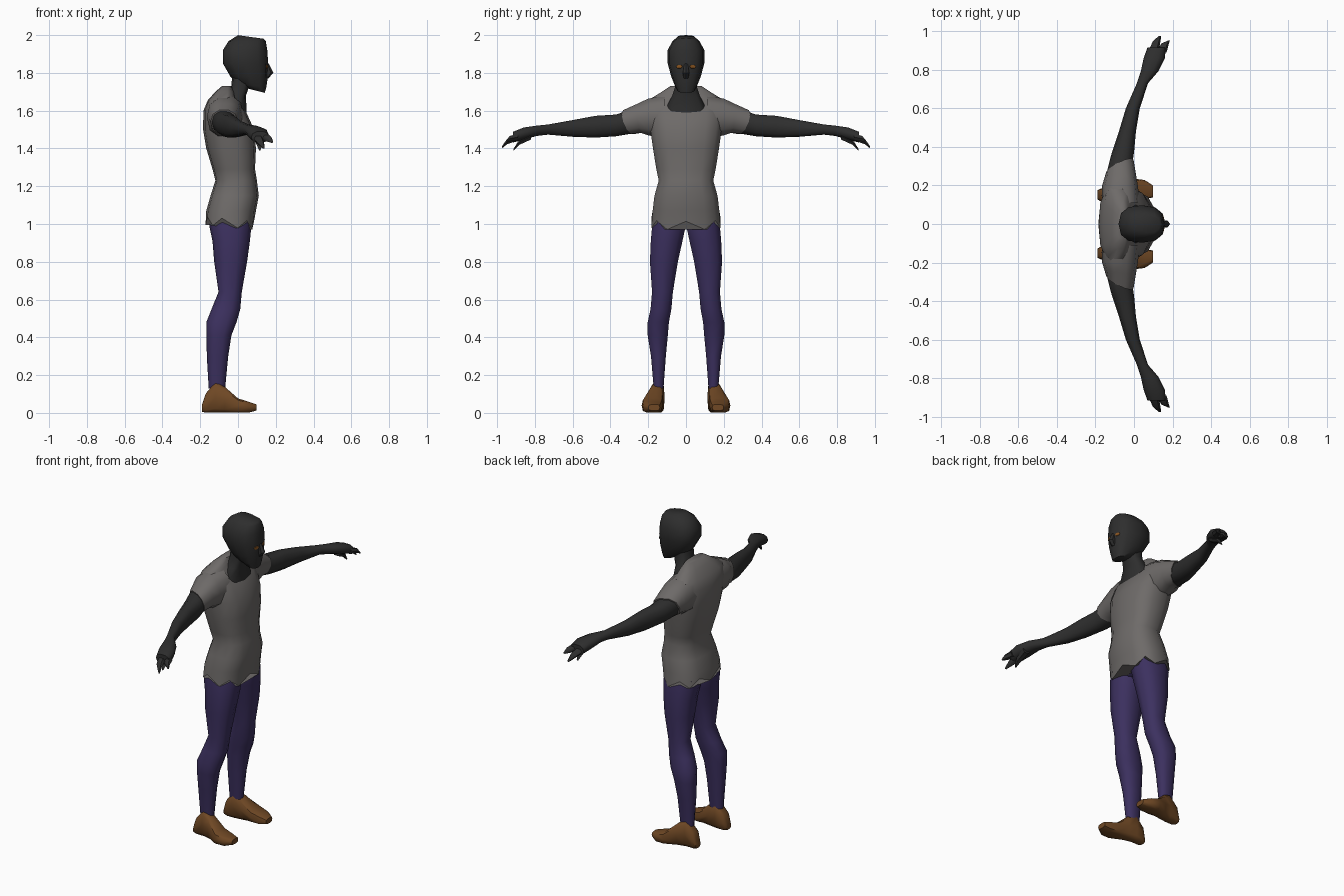
import bpy, bmesh, math
from mathutils import Vector


def material(name, rgb):
    m = bpy.data.materials.new(name)
    m.diffuse_color = (*rgb, 1)
    return m


SKIN = material("dark_skin", (0.027, 0.027, 0.027))
SHIRT = material("grey_shirt", (0.155, 0.145, 0.14))
PANTS = material("purple_pants", (0.045, 0.03, 0.115))
SHOES = material("brown_shoes", (0.16, 0.065, 0.018))
EYES = material("amber_eyes", (0.25, 0.09, 0.015))

# for each loft axis: where (along, u, v) go in x, y, z
AXES = {"x": lambda t, u, v: (t, u, v),
        "y": lambda t, u, v: (u, t, v),
        "z": lambda t, u, v: (u, v, t)}


def loft(name, axis, rings, mat, n=10, square=0.85, side=1, zigzag=0):
    """Skin rings of (along, u_lo, u_hi, v_lo, v_hi[, tilt_u[, tilt_v]])."""
    bm = bmesh.new()
    loops = []
    for k, ring in enumerate(rings):
        t, u0, u1, v0, v1, *tilt = ring
        tu, tv = (tilt + [0, 0])[:2]
        loop = []
        for i in range(n):
            a = 2 * math.pi * i / n
            c, s = math.cos(a), math.sin(a)
            du = math.copysign(abs(c) ** square, c) * (u1 - u0) / 2
            dv = math.copysign(abs(s) ** square, s) * (v1 - v0) / 2
            dt = tu * du + tv * dv
            if k == 0:
                dt += zigzag * (-1) ** i
            p = Vector(AXES[axis](t + dt, (u0 + u1) / 2 + du, (v0 + v1) / 2 + dv))
            p.y *= side
            loop.append(bm.verts.new(p))
        loops.append(loop)
    for a, b in zip(loops, loops[1:]):
        for i in range(n):
            j = (i + 1) % n
            bm.faces.new((a[i], a[j], b[j], b[i]))
    bm.faces.new(loops[0])
    bm.faces.new(loops[-1])
    bmesh.ops.recalc_face_normals(bm, faces=bm.faces)
    me = bpy.data.meshes.new(name)
    bm.to_mesh(me)
    bm.free()
    me.materials.append(mat)
    ob = bpy.data.objects.new(name, me)
    bpy.context.collection.objects.link(ob)
    bpy.ops.object.select_all(action="DESELECT")
    ob.select_set(True)
    bpy.context.view_layer.objects.active = ob
    bpy.ops.object.shade_smooth_by_angle(angle=math.radians(50))
    return ob


# shirt body with a ragged hem
loft("shirt_body", "z", [
    (1.005, -0.172, 0.085, -0.187, 0.187, -0.1),
    (1.07, -0.168, 0.095, -0.18, 0.18),
    (1.15, -0.145, 0.11, -0.17, 0.17),
    (1.23, -0.12, 0.10, -0.147, 0.147),
    (1.29, -0.135, 0.09, -0.16, 0.16),
    (1.40, -0.168, 0.095, -0.178, 0.178),
    (1.50, -0.185, 0.085, -0.192, 0.192),
    (1.60, -0.183, 0.04, -0.205, 0.205),
    (1.655, -0.16, -0.01, -0.205, 0.205),
    (1.70, -0.12, -0.02, -0.13, 0.13),
    (1.73, -0.085, -0.035, -0.085, 0.085)],
    SHIRT, n=14, square=0.75, zigzag=0.022)

# neck, showing through the open collar
loft("neck", "z", [
    (1.55, -0.10, 0.045, -0.10, 0.10),
    (1.61, -0.10, 0.045, -0.112, 0.112),
    (1.68, -0.055, 0.042, -0.075, 0.075),
    (1.73, -0.035, 0.06, -0.058, 0.058),
    (1.80, -0.03, 0.09, -0.055, 0.055)], SKIN, n=10, square=0.65)

# head and nose
loft("head", "z", [
    (1.705, 0.06, 0.142, -0.045, 0.045, -0.25),
    (1.735, 0.0, 0.15, -0.06, 0.06, -0.15),
    (1.78, -0.04, 0.158, -0.078, 0.078),
    (1.85, -0.08, 0.16, -0.097, 0.097),
    (1.92, -0.08, 0.155, -0.097, 0.097),
    (1.968, -0.05, 0.147, -0.072, 0.072),
    (1.99, 0.0, 0.137, -0.045, 0.045, -0.14)], SKIN, n=12, square=0.8)
loft("nose", "z", [
    (1.77, 0.13, 0.16, -0.013, 0.013),
    (1.80, 0.13, 0.187, -0.02, 0.02),
    (1.85, 0.13, 0.162, -0.01, 0.01)], SKIN, n=6)

# hips joining the two legs
loft("hips", "z", [
    (0.97, -0.09, 0.03, -0.06, 0.06),
    (1.0, -0.14, 0.06, -0.15, 0.15),
    (1.06, -0.14, 0.07, -0.16, 0.16)], PANTS)

for side, tag in ((1, "left"), (-1, "right")):
    # eye plate lying on the face
    loft(f"{tag}_eye", "x", [
        (0.147, 0.018, 0.054, 1.822, 1.845, -0.3),
        (0.154, 0.02, 0.052, 1.824, 1.843, -0.3)], EYES, n=6, side=side)

    # short sleeve
    loft(f"{tag}_sleeve", "y", [
        (0.11, -0.165, 0.03, 1.45, 1.685),
        (0.20, -0.165, 0.02, 1.465, 1.668),
        (0.245, -0.155, 0.01, 1.48, 1.64, 0.15, 0.1),
        (0.30, -0.145, -0.002, 1.475, 1.605, 0.45, 0.35)],
        SHIRT, side=side)

    # arm down to the palm
    loft(f"{tag}_arm", "y", [
        (0.22, -0.135, -0.01, 1.49, 1.60),
        (0.30, -0.138, -0.008, 1.478, 1.598, 0.3, 0.3),
        (0.37, -0.115, 0.0, 1.462, 1.582),
        (0.48, -0.078, 0.01, 1.455, 1.575),
        (0.60, -0.042, 0.03, 1.46, 1.552),
        (0.73, 0.015, 0.073, 1.472, 1.528),
        (0.79, 0.035, 0.125, 1.465, 1.522),
        (0.86, 0.05, 0.16, 1.445, 1.512),
        (0.915, 0.07, 0.165, 1.43, 1.49)], SKIN, side=side)

    # fingers and thumb
    fingers = (("outer_finger", 0.89, 0.10, 1.46, 0.975, 0.135, 1.405),
               ("inner_finger", 0.89, 0.142, 1.46, 0.95, 0.18, 1.435),
               ("thumb", 0.82, 0.11, 1.465, 0.912, 0.115, 1.395))
    for label, y0, x0, z0, y1, x1, z1 in fingers:
        loft(f"{tag}_{label}", "y", [
            (y0, x0 - 0.027, x0 + 0.027, z0 - 0.02, z0 + 0.02),
            ((y0 + y1) / 2 + 0.015, (x0 + x1) / 2 - 0.02, (x0 + x1) / 2 + 0.02,
             (z0 + z1) / 2 - 0.012, (z0 + z1) / 2 + 0.02),
            (y1, x1 - 0.006, x1 + 0.006, z1 - 0.006, z1 + 0.006)],
            SKIN, n=6, side=side)

    # trouser leg
    loft(f"{tag}_leg", "z", [
        (0.13, -0.155, -0.068, 0.118, 0.172),
        (0.30, -0.165, -0.052, 0.105, 0.187),
        (0.41, -0.167, -0.035, 0.094, 0.205),
        (0.48, -0.168, -0.008, 0.088, 0.205),
        (0.55, -0.14, 0.012, 0.075, 0.19),
        (0.64, -0.103, 0.02, 0.067, 0.182),
        (0.80, -0.126, 0.048, 0.04, 0.194),
        (0.91, -0.135, 0.063, 0.015, 0.19),
        (0.98, -0.15, 0.07, 0.0, 0.184),
        (1.03, -0.155, 0.07, 0.005, 0.175)], PANTS, side=side)

    # shoe, toe turned slightly outward
    loft(f"{tag}_shoe", "x", [
        (-0.19, 0.128, 0.175, 0.005, 0.045),
        (-0.17, 0.115, 0.185, 0.0, 0.105),
        (-0.12, 0.113, 0.187, 0.0, 0.165),
        (-0.07, 0.118, 0.20, 0.0, 0.14),
        (0.0, 0.122, 0.235, 0.0, 0.078),
        (0.055, 0.128, 0.228, 0.0, 0.06),
        (0.098, 0.138, 0.20, 0.012, 0.045)], SHOES, square=0.6, side=side)
